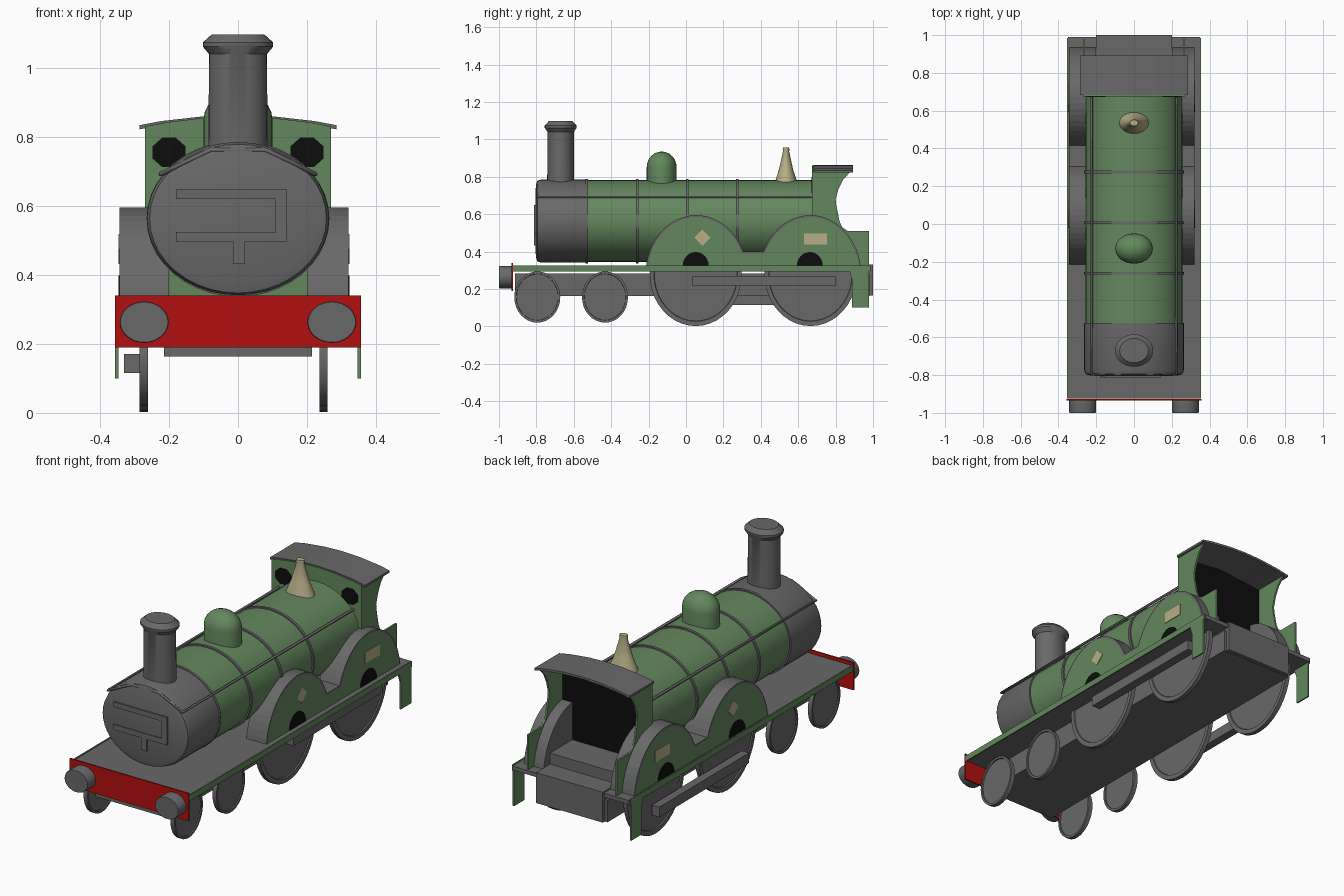
import bpy, bmesh, math
from mathutils import Vector

if "Cube" in bpy.data.objects:
    bpy.data.objects.remove(bpy.data.objects["Cube"])


def mat(name, rgb):
    m = bpy.data.materials.new(name)
    m.diffuse_color = (*rgb, 1)
    m.use_nodes = True
    m.node_tree.nodes["Principled BSDF"].inputs["Base Color"].default_value = m.diffuse_color
    return m


GREY = mat("dark grey", (0.14, 0.14, 0.14))
GREEN = mat("green", (0.125, 0.245, 0.11))
RED = mat("red", (0.45, 0.005, 0.005))
TAN = mat("tan", (0.47, 0.43, 0.24))
BLACK = mat("black", (0.004, 0.004, 0.004))


def place(axis, u, v, h):
    return Vector({'X': (h, u, v), 'Y': (u, h, v), 'Z': (u, v, h)}[axis])


def finish(name, bm, mats, smooth=False):
    bmesh.ops.recalc_face_normals(bm, faces=bm.faces[:])
    me = bpy.data.meshes.new(name)
    bm.to_mesh(me)
    bm.free()
    for m in mats:
        me.materials.append(m)
    ob = bpy.data.objects.new(name, me)
    bpy.context.collection.objects.link(ob)
    if smooth:
        bpy.ops.object.select_all(action='DESELECT')
        ob.select_set(True)
        bpy.context.view_layer.objects.active = ob
        bpy.ops.object.shade_smooth_by_angle(angle=math.radians(35))
    return ob


def prism(name, pts, axis, a, b, m, rim=None, inset=0):
    """Outline extruded along an axis from a to b; optional rim colour."""
    bm = bmesh.new()
    lo = [bm.verts.new(place(axis, u, v, a)) for u, v in pts]
    hi = [bm.verts.new(place(axis, u, v, b)) for u, v in pts]
    n = len(pts)
    bm.faces.new(lo)
    cap = bm.faces.new(hi)
    for i in range(n):
        bm.faces.new((lo[i], lo[(i + 1) % n], hi[(i + 1) % n], hi[i]))
    if rim:
        bmesh.ops.recalc_face_normals(bm, faces=bm.faces[:])
        for f in bm.faces:
            f.material_index = 1
        bmesh.ops.inset_region(bm, faces=[cap], thickness=inset)
        cap.material_index = 0
    return finish(name, bm, [m, rim] if rim else [m])


def box(name, x0, x1, y0, y1, z0, z1, m):
    return prism(name, [(x0, y0), (x1, y0), (x1, y1), (x0, y1)], 'Z', z0, z1, m)


def lathe(name, profile, axis, centre, su, sv, m, segs=32):
    """Profile of (radius, height) turned about an axis, with oval scaling."""
    bm = bmesh.new()
    c = Vector(centre)
    rings = []
    for r, h in profile:
        if r == 0:
            rings.append([bm.verts.new(c + place(axis, 0, 0, h))])
        else:
            rings.append([bm.verts.new(c + place(
                axis, r * su * math.cos(2 * math.pi * i / segs),
                r * sv * math.sin(2 * math.pi * i / segs), h)) for i in range(segs)])
    for p, q in zip(rings, rings[1:]):
        for i in range(segs):
            j = (i + 1) % segs
            if len(p) == 1:
                bm.faces.new((p[0], q[i], q[j]))
            elif len(q) == 1:
                bm.faces.new((p[i], p[j], q[0]))
            else:
                bm.faces.new((p[i], p[j], q[j], q[i]))
    return finish(name, bm, [m], True)


def oval(cu, cv, ru, rv, a0, a1, n):
    return [(cu + ru * math.cos(math.radians(a0 + (a1 - a0) * i / n)),
             cv + rv * math.sin(math.radians(a0 + (a1 - a0) * i / n))) for i in range(n + 1)]


# Boiler, smokebox and bands
CZ = 0.563
lathe("boiler", [(0, -0.55), (1, -0.55), (1, 0.68), (0, 0.68)], 'Y', (0, 0, CZ), 0.257, 0.219, GREEN, 40)
lathe("smokebox", [(0, -0.807), (0.86, -0.803), (0.97, -0.795), (1, -0.775), (1, -0.535), (0, -0.535)],
      'Y', (0, 0, CZ), 0.264, 0.222, GREY, 40)
for y in (-0.53, -0.26, 0.007, 0.275):
    lathe("boiler_band", [(0.95, -0.007), (1, -0.007), (1, 0.007), (0.95, 0.007), (0.95, -0.007)],
          'Y', (0, y, CZ), 0.265, 0.226, GREY, 40)

# Smokebox door strap
for x0, x1, z0, z1 in ((-0.18, 0.142, 0.62, 0.648), (0.108, 0.142, 0.525, 0.62),
                       (-0.18, 0.142, 0.497, 0.525), (-0.015, 0.02, 0.432, 0.497)):
    box("door_strap", x0, x1, -0.812, -0.803, z0, z1, GREY)

# Handrail running along both sides and over the smokebox front
rail = bpy.data.curves.new("handrail", 'CURVE')
rail.dimensions = '3D'
rail.bevel_depth = 0.007
rail.bevel_resolution = 1
rail.use_fill_caps = True
path = [(-0.224, 0.67, 0.692), (-0.224, -0.795, 0.692), (-0.08, -0.795, 0.762),
        (0.08, -0.795, 0.762), (0.224, -0.795, 0.692), (0.224, 0.67, 0.692)]
sp = rail.splines.new('POLY')
sp.points.add(len(path) - 1)
for p, co in zip(sp.points, path):
    p.co = (*co, 1)
rail.materials.append(GREY)
bpy.context.collection.objects.link(bpy.data.objects.new("handrail", rail))

# Chimney, dome and safety valve
lathe("chimney", [(0, 0.74), (0.086, 0.74), (0.084, 1.04), (0.102, 1.062), (0.102, 1.074),
                  (0.076, 1.097), (0, 1.097)], 'Z', (0, -0.67, 0), 1, 0.84, GREY)
lathe("dome", [(0, 0.74), (0.1, 0.74)] + [(0.1 * math.cos(math.radians(a)), 0.85 + 0.085 * math.sin(math.radians(a)))
      for a in range(0, 90, 15)] + [(0, 0.935)], 'Z', (0, -0.13, 0), 1, 0.8, GREEN)
lathe("safety_valve", [(0, 0.74), (0.082, 0.755), (0.074, 0.785), (0.05, 0.84), (0.022, 0.935), (0.024, 0.945),
                       (0.022, 0.956), (0, 0.957)], 'Z', (0, 0.535, 0), 1, 0.75, TAN, 24)

# Footplate, frame, buffer beam and rear beam
box("footplate", -0.35, 0.35, -0.925, 0.99, 0.3, 0.322, GREY)
box("frame", -0.214, 0.214, -0.915, 0.98, 0.163, 0.282, GREY)
box("buffer_beam", -0.357, 0.357, -0.934, -0.926, 0.19, 0.34, RED)
box("rear_beam", -0.2, 0.2, 0.86, 1.0, 0.165, 0.33, GREY)
box("cab_floor", -0.2, 0.2, 0.69, 0.88, 0.3, 0.39, GREY)

# Wheels: recessed disc inside a raised rim
WHEEL = [(0, 0.006), (0.9, 0.006), (0.91, 0), (1, 0), (1, 0.024), (0.91, 0.024), (0.9, 0.018), (0, 0.018)]
for x in (-0.285, 0.236):
    for y in (0.052, 0.666):
        lathe("driving_wheel", WHEEL, 'X', (x, y, 0.278), 0.246, 0.276, GREY, 40)
    for y in (-0.795, -0.433):
        lathe("leading_wheel", WHEEL, 'X', (x, y, 0.157), 0.123, 0.137, GREY, 32)

# Coupling rods, offset between the two sides
box("coupling_rod_right", 0.262, 0.31, 0.035, 0.8, 0.215, 0.27, GREY)
box("coupling_rod_left", -0.33, -0.285, -0.07, 0.7, 0.115, 0.17, GREY)

# Splasher outline: two arches joined by a low straight part
arches = (oval(0.665, 0.275, 0.272, 0.32, 6, 157, 22) + oval(0.055, 0.275, 0.272, 0.32, 23, 174, 22))

for side, outer in ((-1, -0.343), (1, 0.32)):
    prism("splasher", arches, 'X', side * 0.2, outer, GREEN, GREY, 0.011)
    a, b = outer - side * 0.002, outer + side * 0.003
    for y in (0.052, 0.662):
        prism("splasher_opening", oval(y, 0.322, 0.07, 0.076, 0, 180, 12), 'X', a, b, BLACK)
    prism("diamond_plate", [(0.045, 0.475), (0.088, 0.432), (0.131, 0.475), (0.088, 0.518)], 'X', a, b, TAN)
    prism("name_panel", [(0.632, 0.438), (0.755, 0.438), (0.755, 0.498), (0.632, 0.498)], 'X', a, b, TAN)
    # Valance along the footplate edge and hanging step
    box("valance", side * 0.349, side * 0.356, -0.925, 0.985, 0.294, 0.326, GREEN)
    prism("cab_step", [(0.888, 0.1), (0.978, 0.1), (0.978, 0.322), (0.868, 0.322), (0.878, 0.28), (0.888, 0.25)],
          'X', side * 0.347, side * 0.356, GREEN)
    # Cab side with curved cut-out
    prism("cab_side", [(0.677, 0.31), (0.978, 0.31), (0.978, 0.51), (0.865, 0.51), (0.835, 0.53), (0.82, 0.565),
                       (0.803, 0.65), (0.8, 0.68), (0.815, 0.735), (0.84, 0.785), (0.885, 0.832), (0.677, 0.832)],
          'X', side * 0.26, side * 0.27, GREEN)
    # Cab front window
    prism("cab_window", oval(side * 0.2, 0.755, 0.052, 0.046, 22.5, 337.5, 7), 'Y', 0.672, 0.678, BLACK)
    # Buffer
    lathe("buffer", [(0, -1), (0.97, -1), (1, -0.995), (1, -0.93), (0, -0.93)],
          'Y', (side * 0.272, 0, 0.263), 0.071, 0.06, GREY)

# Cab front sheet, black interior and arched roof
arch = [(0.27, 0.83), (0.21, 0.842), (0.1, 0.855), (0, 0.859), (-0.1, 0.855), (-0.21, 0.842), (-0.27, 0.83)]
prism("cab_front", [(-0.27, 0.32), (0.27, 0.32)] + arch, 'Y', 0.675, 0.684, GREEN)
prism("cab_backhead", [(-0.26, 0.33), (0.26, 0.33), (0.26, 0.825), (0, 0.85), (-0.26, 0.825)], 'Y', 0.684, 0.69, BLACK)
top = [(x * 1.055, z + 0.004) for x, z in arch]
prism("cab_roof", top + [(x, z - 0.012) for x, z in reversed(top)], 'Y', 0.682, 0.893, GREY)
